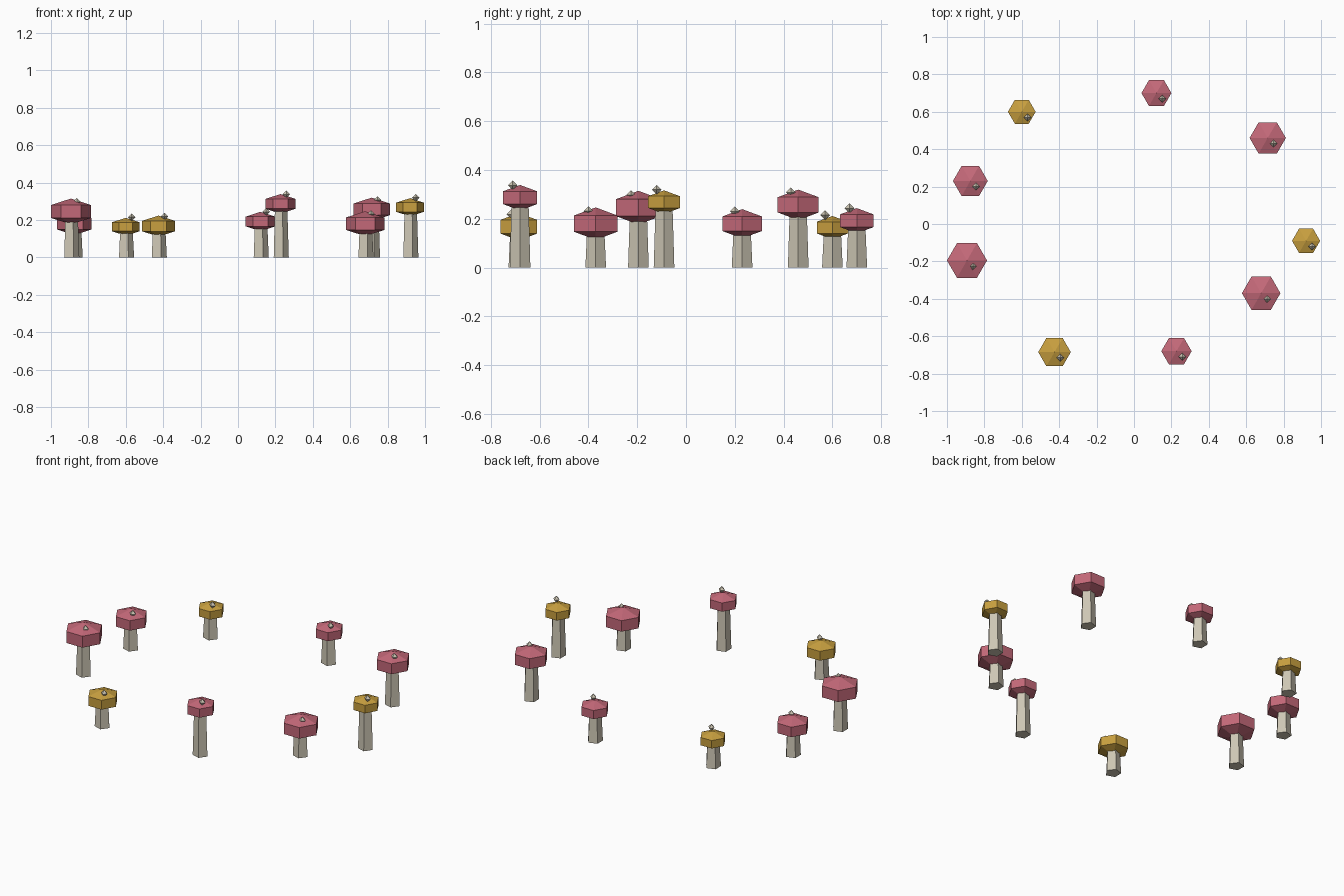
import bpy, bmesh
from math import cos, sin, tau

cube = bpy.data.objects.get("Cube")
if cube:
    bpy.data.objects.remove(cube, do_unlink=True)


def material(name, rgb):
    mat = bpy.data.materials.new(name)
    mat.use_nodes = True
    colour = (*rgb, 1.0)
    mat.diffuse_color = colour
    mat.node_tree.nodes["Principled BSDF"].inputs["Base Color"].default_value = colour
    return mat


cream = material("cream", (0.61, 0.565, 0.456))
pink = material("dusty pink", (0.55, 0.14, 0.19))
gold = material("gold", (0.58, 0.35, 0.05))


def lathe(name, sides, profile, location, mat):
    """Faceted solid of revolution; profile runs bottom to top as (radius, z)."""
    bm = bmesh.new()
    rings = []
    for r, z in profile:
        count = sides if r > 0 else 1
        rings.append([bm.verts.new((r * cos(tau * i / sides), r * sin(tau * i / sides), z))
                      for i in range(count)])
    for low, high in zip(rings, rings[1:]):
        for i in range(sides):
            j = (i + 1) % sides
            if len(low) == 1:
                bm.faces.new((low[0], high[j], high[i]))
            elif len(high) == 1:
                bm.faces.new((low[i], low[j], high[0]))
            else:
                bm.faces.new((low[i], low[j], high[j], high[i]))
    # Close open ends
    if len(rings[0]) > 1:
        bm.faces.new(rings[0][::-1])
    if len(rings[-1]) > 1:
        bm.faces.new(rings[-1])
    bmesh.ops.recalc_face_normals(bm, faces=bm.faces)
    mesh = bpy.data.meshes.new(name)
    bm.to_mesh(mesh)
    bm.free()
    mesh.materials.append(mat)
    obj = bpy.data.objects.new(name, mesh)
    obj.location = location
    bpy.context.collection.objects.link(obj)
    return obj


def mushroom(index, x, y, radius, apex, cap_mat):
    half = 0.645 * radius
    middle = apex - half
    # Five-sided tapering stem, ending inside the cap
    lathe(f"stem_{index}", 5, [(0.0445, 0), (0.036, middle)], (x, y, 0), cream)
    # Six-sided cap: shallow cones above and below an upright band
    lathe(f"cap_{index}", 6,
          [(0, -half), (radius, -half / 2), (radius, half / 2), (0, half)],
          (x, y, middle), cap_mat)
    # Small eight-faced spot on the cap
    lathe(f"spot_{index}", 4, [(0, -0.02), (0.02, 0), (0, 0.02)],
          (x + 0.031, y - 0.03, middle + 0.051), cream)


# Ring of mushrooms: x, y, cap radius, cap top height, cap colour
ring = [
    (0.12, 0.70, 0.080, 0.244, pink),
    (0.715, 0.46, 0.097, 0.320, pink),
    (0.92, -0.09, 0.075, 0.317, gold),
    (0.68, -0.37, 0.103, 0.247, pink),
    (0.227, -0.68, 0.081, 0.339, pink),
    (-0.425, -0.685, 0.087, 0.224, gold),
    (-0.893, -0.195, 0.107, 0.315, pink),
    (-0.875, 0.23, 0.093, 0.240, pink),
    (-0.60, 0.60, 0.074, 0.212, gold),
]
for number, spec in enumerate(ring, 1):
    mushroom(number, *spec)
